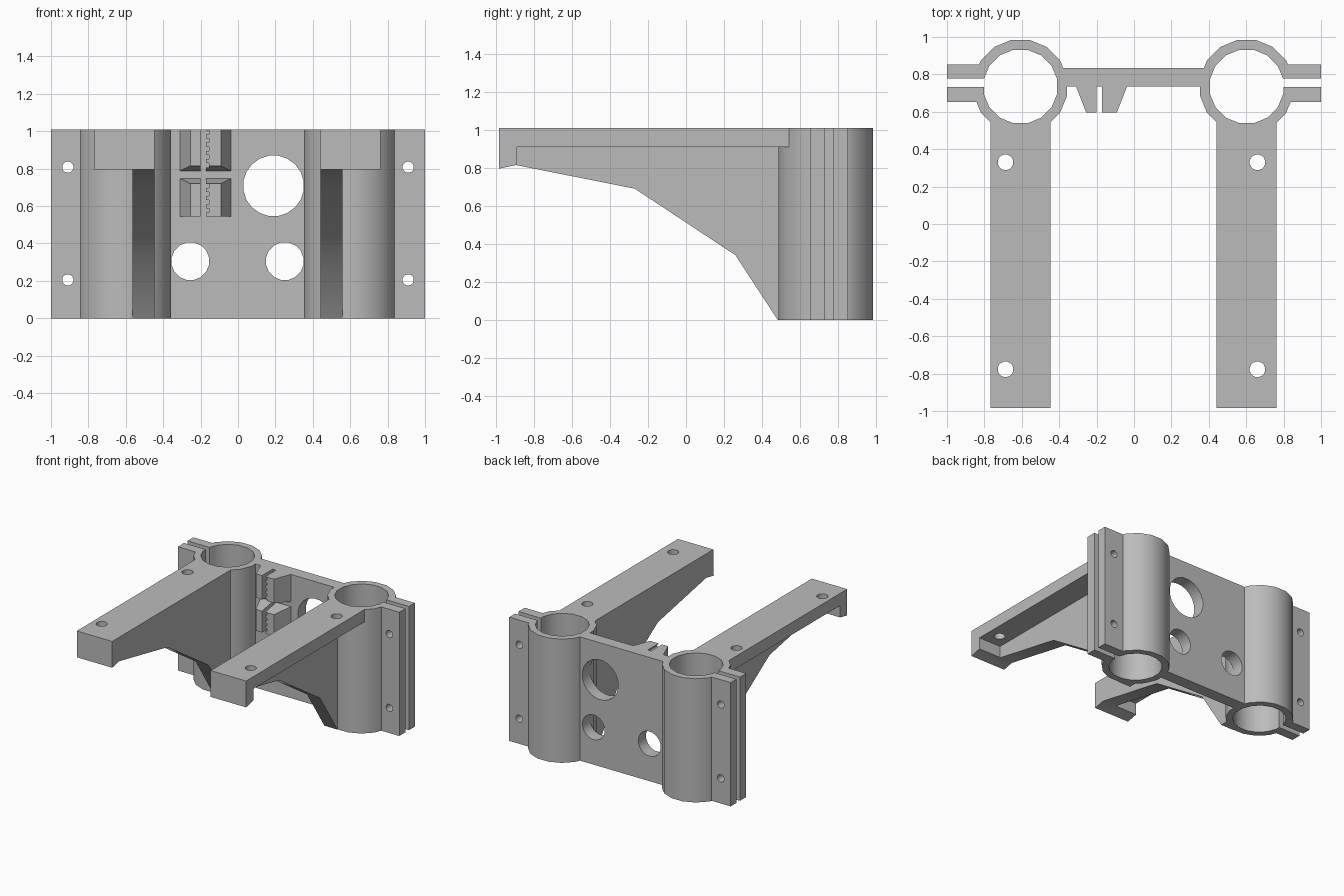
import bpy, bmesh, math
from mathutils import Vector

if "Cube" in bpy.data.objects:
    bpy.data.objects.remove(bpy.data.objects["Cube"])

grey = bpy.data.materials.new("plain_grey")
grey.use_nodes = True
COLOUR = (0.5, 0.5, 0.5, 1)
grey.diffuse_color = COLOUR
grey.node_tree.nodes["Principled BSDF"].inputs["Base Color"].default_value = COLOUR

TOP, TUBE_Y = 1.01, 0.735


def finish(name, bm):
    bmesh.ops.recalc_face_normals(bm, faces=bm.faces)
    mesh = bpy.data.meshes.new(name)
    bm.to_mesh(mesh)
    bm.free()
    mesh.materials.append(grey)
    obj = bpy.data.objects.new(name, mesh)
    bpy.context.collection.objects.link(obj)
    return obj


def hull(name, points):
    bm = bmesh.new()
    verts = [bm.verts.new(p) for p in points]
    bmesh.ops.convex_hull(bm, input=verts)
    bmesh.ops.dissolve_limit(bm, angle_limit=0.01, verts=bm.verts, edges=bm.edges)
    return finish(name, bm)


def box(name, xs, ys, zs):
    return hull(name, [(x, y, z) for x in xs for y in ys for z in zs])


def prism(name, outline, start, end, place):
    """Extrude a 2D outline; place(u, v, depth) gives the 3D position."""
    bm = bmesh.new()
    face = bm.faces.new([bm.verts.new(place(u, v, start)) for u, v in outline])
    new = bmesh.ops.extrude_face_region(bm, geom=[face])["geom"]
    shift = Vector(place(0, 0, end)) - Vector(place(0, 0, start))
    bmesh.ops.translate(bm, vec=shift, verts=[g for g in new if isinstance(g, bmesh.types.BMVert)])
    return finish(name, bm)


def circle(u, v, radius, sides):
    turn = math.tau / sides
    return [(u + radius * math.cos((i + 0.5) * turn), v + radius * math.sin((i + 0.5) * turn))
            for i in range(sides)]


def upright(name, x, y, radius, low, high, sides=16):
    return prism(name, circle(x, y, radius, sides), low, high, lambda u, v, d: (u, v, d))


def through_hole(x, z, radius, sides=16):
    return prism("hole", circle(x, z, radius, sides), 0.5, 1.2, lambda u, v, d: (u, d, v))


def combine(obj, others, operation):
    for other in others:
        mod = obj.modifiers.new("combine", "BOOLEAN")
        mod.operation, mod.solver, mod.object = operation, "EXACT", other
    graph = bpy.context.evaluated_depsgraph_get()
    graph.update()
    mesh = bpy.data.meshes.new_from_object(obj.evaluated_get(graph))
    obj.modifiers.clear()
    obj.data = mesh
    for other in others:
        bpy.data.objects.remove(other)


def smooth(obj):
    bpy.ops.object.select_all(action="DESELECT")
    obj.select_set(True)
    bpy.context.view_layer.objects.active = obj
    bpy.ops.object.shade_smooth_by_angle(angle=math.radians(30))


# Tube clamps and support arms, one per side
for side, centre, label in ((-1, -0.607, "right"), (1, 0.602, "left")):
    clamp = upright(label + "_tube_clamp", centre, TUBE_Y, 0.254, 0, TOP)
    flange = box("flange", (centre + side * 0.18, side), (0.652, 0.852), (0, TOP))
    combine(clamp, [flange], "UNION")
    bore = upright("bore", centre, TUBE_Y, 0.2, -0.1, 1.1)
    slot = box("slot", (centre + side * 0.1, side * 1.1), (0.732, 0.777), (-0.1, 1.1))
    bolts = [through_hole(side * 0.91, z, 0.03) for z in (0.205, 0.808)]
    combine(clamp, [bore, slot] + bolts, "DIFFERENCE")
    smooth(clamp)

    # Arm: top plate, inner web with a tapering underside, end lip
    inner, outer = centre - side * 0.16, centre + side * 0.16
    across = lambda u, v, d: (d, u, v)
    arm = box(label + "_arm", (inner, outer), (-0.984, 0.7), (0.91, TOP))
    web = prism("web", [(-0.95, 0.95), (-0.95, 0.825), (-0.27, 0.69), (0.26, 0.34),
                        (0.482, 0), (0.7, 0), (0.7, 0.95)],
                inner, inner + side * 0.118, across)
    lip = prism("lip", [(-0.984, 0.795), (-0.89, 0.815), (-0.89, 0.96), (-0.984, 0.96)],
                inner, outer, across)
    combine(arm, [web, lip], "UNION")
    seat = upright("seat", centre, TUBE_Y, 0.254, -0.1, 1.1)
    screw_x = -0.687 if side < 0 else 0.66
    screws = [upright("screw", screw_x, y, 0.042, 0.5, 1.1) for y in (0.33, -0.777)]
    combine(arm, [seat] + screws, "DIFFERENCE")
    smooth(arm)

# Back plate joining the clamps
plate = box("back_plate", (-0.5, 0.5), (0.735, 0.835), (0, TOP))
tubes = [upright("tube", x, TUBE_Y, 0.254, -0.1, 1.1) for x in (-0.607, 0.602)]
openings = [through_hole(0.19, 0.708, 0.163, 20),
            through_hole(-0.255, 0.305, 0.102), through_hole(0.25, 0.305, 0.102)]
combine(plate, tubes + openings, "DIFFERENCE")
smooth(plate)

# Belt grips: tapered jaws, with teeth on one side of each slot
for label, back, front, teeth in (("upper", (0.787, TOP), (0.815, TOP), 5),
                                  ("lower", (0.545, 0.747), (0.545, 0.72), 4)):
    for jaw, wide, narrow in (("plain", (-0.31, -0.2), (-0.255, -0.2)),
                              ("toothed", (-0.17, -0.037), (-0.17, -0.092))):
        grip = hull(f"{label}_{jaw}_jaw",
                    [(x, 0.735, z) for x in wide for z in back] +
                    [(x, 0.595, z) for x in narrow for z in front])
        if jaw == "toothed":
            notches = [box("notch", (-0.2, -0.154), (0.5, 0.8), (z, z + 0.022))
                       for z in (back[0] + 0.02 + 0.044 * i for i in range(teeth))]
            combine(grip, notches, "DIFFERENCE")
